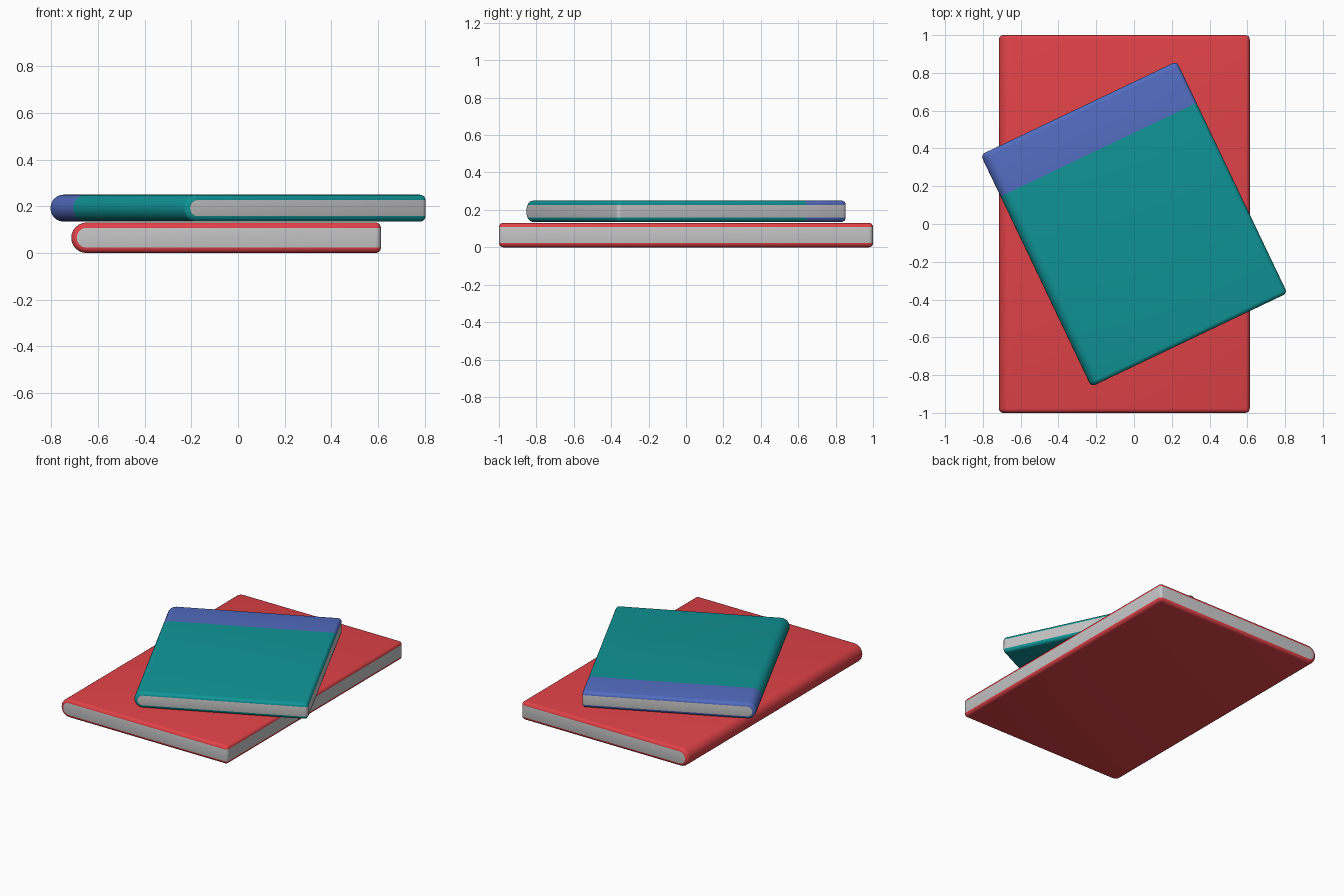
import bpy, bmesh, math
from mathutils import Matrix

if "Cube" in bpy.data.objects:
    bpy.data.objects.remove(bpy.data.objects["Cube"])


def material(name, rgb):
    m = bpy.data.materials.new(name)
    m.diffuse_color = (*rgb, 1)
    m.use_nodes = True
    m.node_tree.nodes["Principled BSDF"].inputs["Base Color"].default_value = m.diffuse_color
    return m


RED = material("red_cover", (0.75, 0.055, 0.065))
TEAL = material("teal_cover", (0.005, 0.30, 0.31))
BLUE = material("blue_band", (0.085, 0.15, 0.53))
PAGE = material("page_grey", (0.56, 0.56, 0.56))


def book(name, width, length, thick, z0, center_x, angle, mats, edge=0.023, band_y=None):
    """Closed book: round spine on -x, page edges on the other three sides."""
    w, h, r = width / 2, length / 2, thick / 2
    # cross-section: square fore edge, half-round spine
    prof = [(w, -r), (w, r)]
    for i in range(13):
        a = math.pi / 2 + math.pi * i / 12
        prof.append((-w + r + r * math.cos(a), r * math.sin(a)))
    bm = bmesh.new()
    base = bm.faces.new([bm.verts.new((x, -h, z)) for x, z in prof])
    ext = bmesh.ops.extrude_face_region(bm, geom=[base], use_keep_orig=True)
    bmesh.ops.translate(bm, vec=(0, length, 0),
                        verts=[v for v in ext["geom"] if isinstance(v, bmesh.types.BMVert)])
    bmesh.ops.recalc_face_normals(bm, faces=bm.faces)
    # round every sharp edge
    sharp = [e for e in bm.edges if e.calc_face_angle(0) > 1]
    bmesh.ops.bevel(bm, geom=sharp, offset=edge, segments=4, profile=0.5, affect='EDGES')
    # cut line for the painted band
    if band_y is not None:
        bmesh.ops.bisect_plane(bm, geom=bm.verts[:] + bm.edges[:] + bm.faces[:],
                               plane_co=(0, band_y, 0), plane_no=(0, 1, 0))
    bm.normal_update()
    # pages: end faces, fore edge and the rounded corners between them
    for f in bm.faces:
        c, n = f.calc_center_median(), f.normal
        cap = abs(n.y) > 0.999
        fore = c.x > w - edge * 1.1 and abs(c.z) < r - edge
        if cap or fore:
            f.material_index = 1
        elif band_y is not None and c.y > band_y:
            f.material_index = 2
    me = bpy.data.meshes.new(name)
    bm.transform(Matrix.Translation((center_x, 0, z0 + r)) @ Matrix.Rotation(angle, 4, 'Z'))
    bm.to_mesh(me)
    bm.free()
    for m in mats:
        me.materials.append(m)
    ob = bpy.data.objects.new(name, me)
    bpy.context.collection.objects.link(ob)
    bpy.context.view_layer.objects.active = ob
    ob.select_set(True)
    bpy.ops.object.shade_smooth_by_angle(angle=math.radians(35))
    ob.select_set(False)


book("lower_book", 1.328, 2.0, 0.131, 0.0, -0.051, 0, [RED, PAGE])
book("upper_book", 1.15, 1.36, 0.115, 0.135, 0.0, math.radians(25.5),
     [TEAL, PAGE, BLUE], band_y=0.436)
